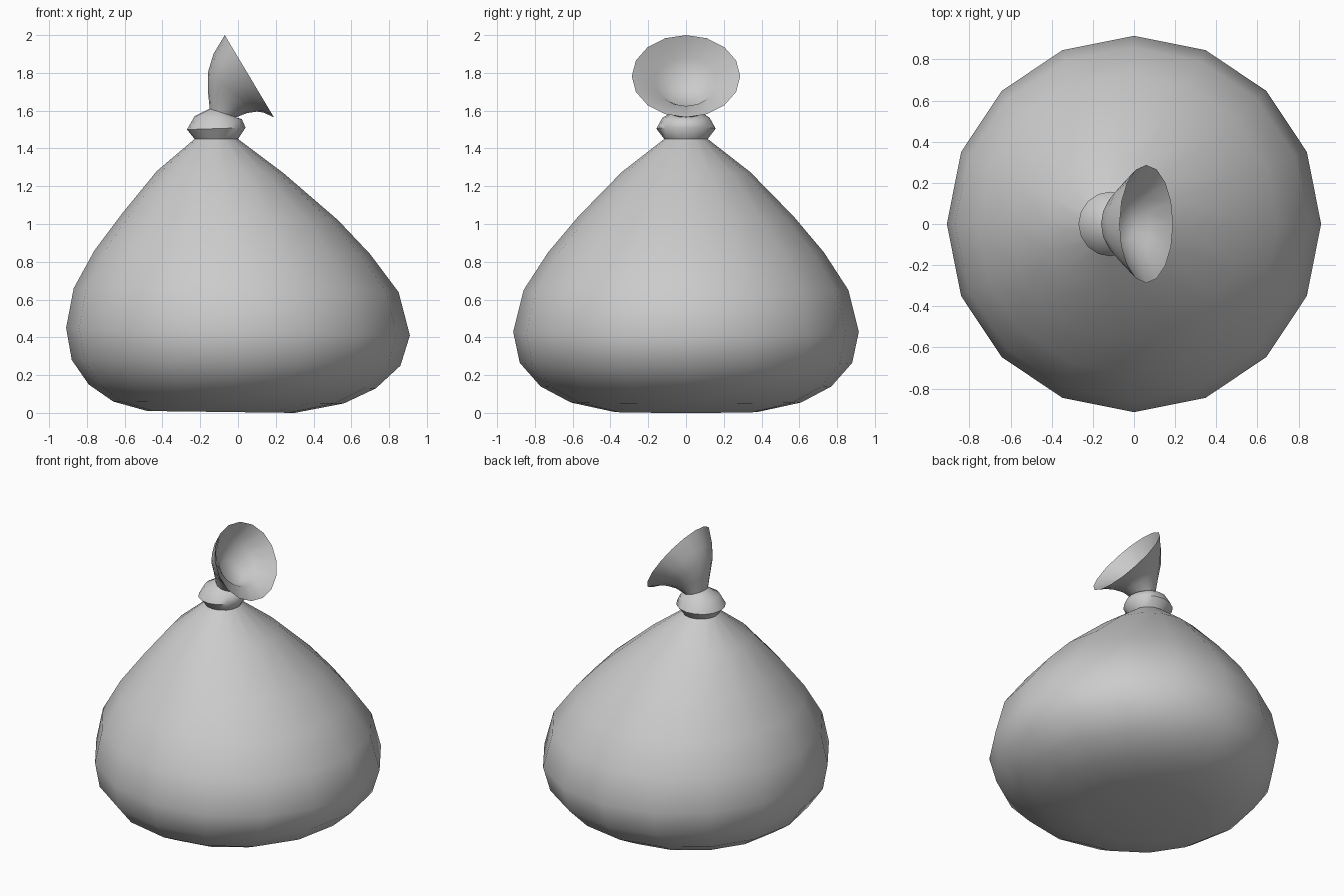
import bpy, bmesh
from math import cos, sin, pi
from mathutils import Vector

if "Cube" in bpy.data.objects:
    bpy.data.objects.remove(bpy.data.objects["Cube"])

SIDES = 16

def loft(name, rings, cap_start=False, cap_end=False, angle=60):
    """Skin tilted rings given as (left x, left z, right x, right z, half depth)."""
    bm = bmesh.new()
    loops = []
    for xl, zl, xr, zr, d in rings:
        c = Vector(((xl + xr) / 2, 0, (zl + zr) / 2))
        u = Vector(((xr - xl) / 2, 0, (zr - zl) / 2))
        v = Vector((0, d, 0))
        loops.append([bm.verts.new(c + u * cos(2 * pi * i / SIDES) + v * sin(2 * pi * i / SIDES))
                      for i in range(SIDES)])
    for a, b in zip(loops, loops[1:]):
        for i in range(SIDES):
            j = (i + 1) % SIDES
            bm.faces.new((a[i], a[j], b[j], b[i]))
    if cap_start:
        bm.faces.new(loops[0][::-1])
    if cap_end:
        bm.faces.new(loops[-1])
    mesh = bpy.data.meshes.new(name)
    bm.to_mesh(mesh)
    bm.free()
    ob = bpy.data.objects.new(name, mesh)
    bpy.context.collection.objects.link(ob)
    bpy.ops.object.select_all(action='DESELECT')
    ob.select_set(True)
    bpy.context.view_layer.objects.active = ob
    bpy.ops.object.shade_smooth_by_angle(angle=angle * pi / 180)
    return ob

# Slumped sack body, pinched at the neck
loft("sack_body", [
    (-0.48, 0.01, 0.30, 0.00, 0.38),
    (-0.66, 0.06, 0.56, 0.05, 0.61),
    (-0.79, 0.15, 0.73, 0.13, 0.77),
    (-0.88, 0.28, 0.86, 0.25, 0.88),
    (-0.91, 0.45, 0.91, 0.41, 0.915),
    (-0.87, 0.66, 0.85, 0.64, 0.86),
    (-0.76, 0.86, 0.70, 0.84, 0.73),
    (-0.61, 1.06, 0.53, 1.02, 0.57),
    (-0.43, 1.28, 0.24, 1.27, 0.34),
    (-0.23, 1.45, 0.00, 1.45, 0.115),
], cap_start=True)

# Tie bulging around the neck
loft("neck_tie", [
    (-0.23, 1.45, 0.00, 1.45, 0.115),
    (-0.27, 1.50, 0.04, 1.51, 0.157),
    (-0.23, 1.57, 0.02, 1.555, 0.125),
    (-0.15, 1.61, -0.01, 1.565, 0.08),
])

# Flared mouth leaning right: outer wall, rim, then inner wall
loft("flared_mouth", [
    (-0.15, 1.61, -0.01, 1.565, 0.08),
    (-0.16, 1.71, 0.05, 1.588, 0.115),
    (-0.16, 1.80, 0.10, 1.595, 0.165),
    (-0.13, 1.90, 0.135, 1.59, 0.22),
    (-0.07, 2.00, 0.19, 1.565, 0.287),
    (-0.115, 1.88, 0.08, 1.625, 0.165),
    (-0.11, 1.74, 0.01, 1.62, 0.085),
], cap_end=True, angle=100)
